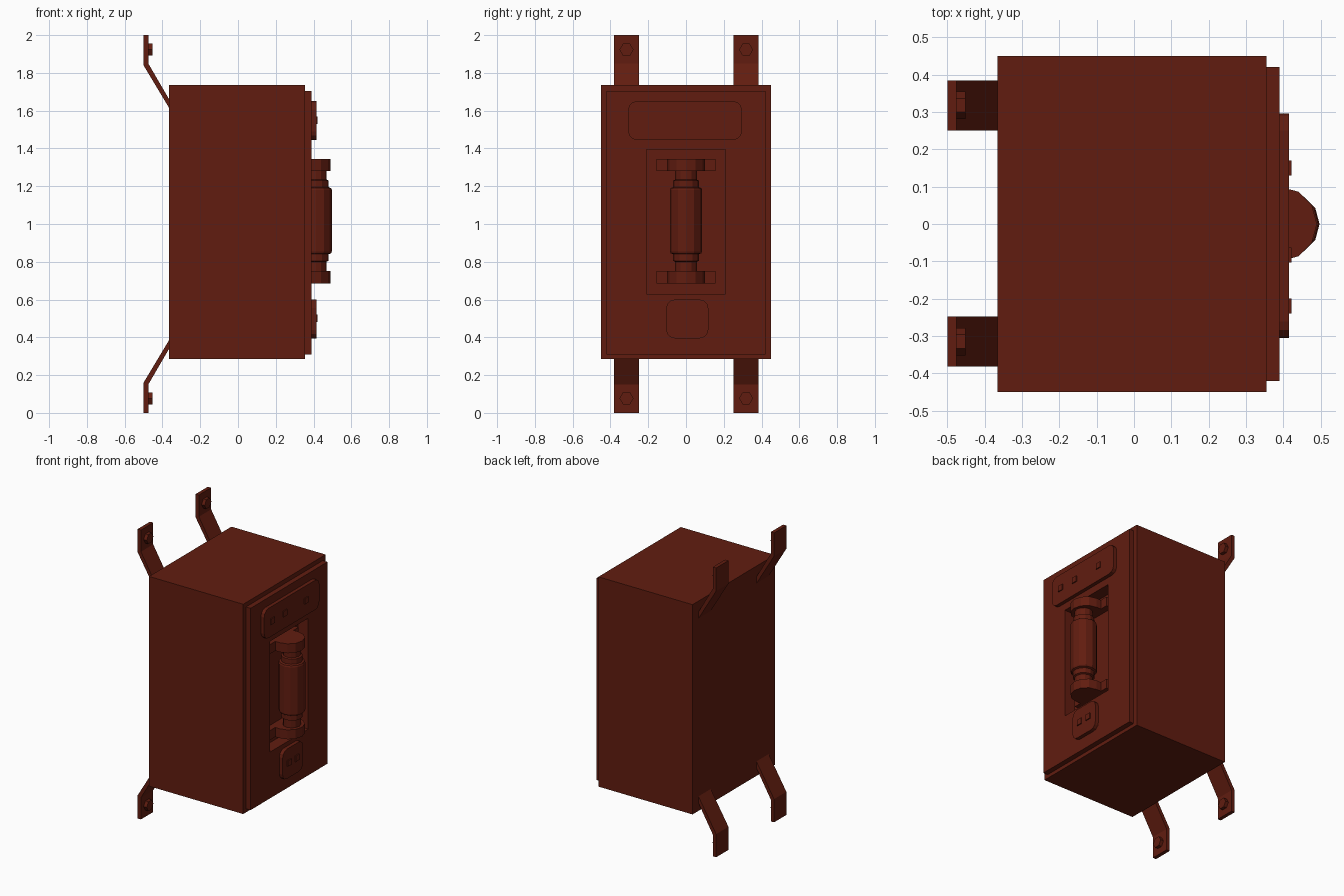
import bpy, bmesh
from math import radians, cos, sin, pi

if "Cube" in bpy.data.objects:
    bpy.data.objects.remove(bpy.data.objects["Cube"])

paint = bpy.data.materials.new("dark_red_paint")
paint.diffuse_color = (0.12, 0.012, 0.005, 1)
paint.use_nodes = True
paint.node_tree.nodes["Principled BSDF"].inputs["Base Color"].default_value = paint.diffuse_color


def finish(name, bm):
    bmesh.ops.recalc_face_normals(bm, faces=bm.faces)
    me = bpy.data.meshes.new(name)
    bm.to_mesh(me)
    bm.free()
    ob = bpy.data.objects.new(name, me)
    me.materials.append(paint)
    bpy.context.collection.objects.link(ob)
    return ob


def prism(name, pts, offset):
    """Closed polygon of 3D points pushed along an offset vector."""
    bm = bmesh.new()
    face = bm.faces.new([bm.verts.new(p) for p in pts])
    res = bmesh.ops.extrude_face_region(bm, geom=[face], use_keep_orig=True)
    verts = [v for v in res["geom"] if isinstance(v, bmesh.types.BMVert)]
    bmesh.ops.translate(bm, verts=verts, vec=offset)
    return finish(name, bm)


def box(name, x0, x1, y0, y1, z0, z1):
    return prism(name, [(x0, y0, z0), (x1, y0, z0), (x1, y1, z0), (x0, y1, z0)],
                 (0, 0, z1 - z0))


def rounded_plate(name, x0, x1, y0, y1, z0, z1, r, steps=3):
    pts = []
    corners = [(y1 - r, z1 - r), (y0 + r, z1 - r), (y0 + r, z0 + r), (y1 - r, z0 + r)]
    for i, (cy, cz) in enumerate(corners):
        for k in range(steps + 1):
            a = (i + k / steps) * pi / 2
            pts.append((x0, cy + r * cos(a), cz + r * sin(a)))
    return prism(name, pts, (x1 - x0, 0, 0))


def lathe(name, cx, profile, sides=12):
    """Stack of rings about a vertical axis; profile holds (radius, z)."""
    bm = bmesh.new()
    rings = [[bm.verts.new((cx + r * cos(2 * pi * i / sides), r * sin(2 * pi * i / sides), z))
              for i in range(sides)] for r, z in profile]
    for a, b in zip(rings, rings[1:]):
        for i in range(sides):
            j = (i + 1) % sides
            bm.faces.new((a[i], a[j], b[j], b[i]))
    bm.faces.new(rings[0])
    bm.faces.new(rings[-1])
    return finish(name, bm)


# cabinet and door, with a pocket cut through both
cabinet = box("cabinet", -0.365, 0.355, -0.45, 0.45, 0.285, 1.735)
door = box("door", 0.355, 0.39, -0.42, 0.42, 0.31, 1.705)
cutter = box("pocket_cutter", 0.31, 0.6, -0.21, 0.21, 0.63, 1.395)
cutter.hide_render = True
cutter.hide_viewport = True
for ob in (cabinet, door):
    mod = ob.modifiers.new("pocket", "BOOLEAN")
    mod.operation = "DIFFERENCE"
    mod.solver = "EXACT"
    mod.object = cutter

# lever grip with stepped collars
lathe("grip", 0.412, [(0.057, 0.74), (0.057, 0.80), (0.068, 0.805), (0.068, 0.84),
                      (0.081, 0.845), (0.085, 0.855), (0.085, 1.18), (0.081, 1.19),
                      (0.068, 1.195), (0.068, 1.23), (0.057, 1.235), (0.057, 1.29)])

# grip holders: a flat foot with a rounded front
for label, z0, z1 in (("lower", 0.685, 0.75), ("upper", 1.28, 1.345)):
    arc = [(0.39 + 0.1 * cos(radians(a)), 0.1 * sin(radians(a)), z0)
           for a in range(-90, 91, 30)]
    foot = [(0.355, 0.1, z0), (0.355, 0.155, z0), (0.305, 0.155, z0),
            (0.305, -0.155, z0), (0.355, -0.155, z0), (0.355, -0.1, z0)]
    prism(label + "_grip_holder", arc + foot, (0, 0, z1 - z0))

# raised control plates with square buttons
rounded_plate("upper_plate", 0.385, 0.415, -0.306, 0.296, 1.445, 1.65, 0.045)
rounded_plate("lower_plate", 0.385, 0.415, -0.105, 0.118, 0.395, 0.6, 0.045)
for i, (y, z) in enumerate([(-0.22, 1.55), (-0.083, 1.55), (0.15, 1.55),
                            (-0.035, 0.5), (0.049, 0.5)]):
    box(f"button_{i + 1}", 0.41, 0.422, y - 0.02, y + 0.02, z - 0.02, z + 0.02)

# four bent wall brackets, each with a hex bolt
profile = [(-0.5, 2), (-0.475, 2), (-0.475, 1.85), (-0.36, 1.652),
           (-0.36, 1.607), (-0.5, 1.84)]
for side, y in (("left", -0.315), ("right", 0.318)):
    for level, flip in (("top", False), ("bottom", True)):
        def fz(z):
            return 2 - z if flip else z
        prism(f"{level}_{side}_bracket",
              [(x, y - 0.067, fz(z)) for x, z in profile], (0, 0.134, 0))
        prism(f"{level}_{side}_bolt",
              [(-0.48, y + 0.037 * cos(k * pi / 3), fz(1.923) + 0.037 * sin(k * pi / 3))
               for k in range(6)], (0.028, 0, 0))
